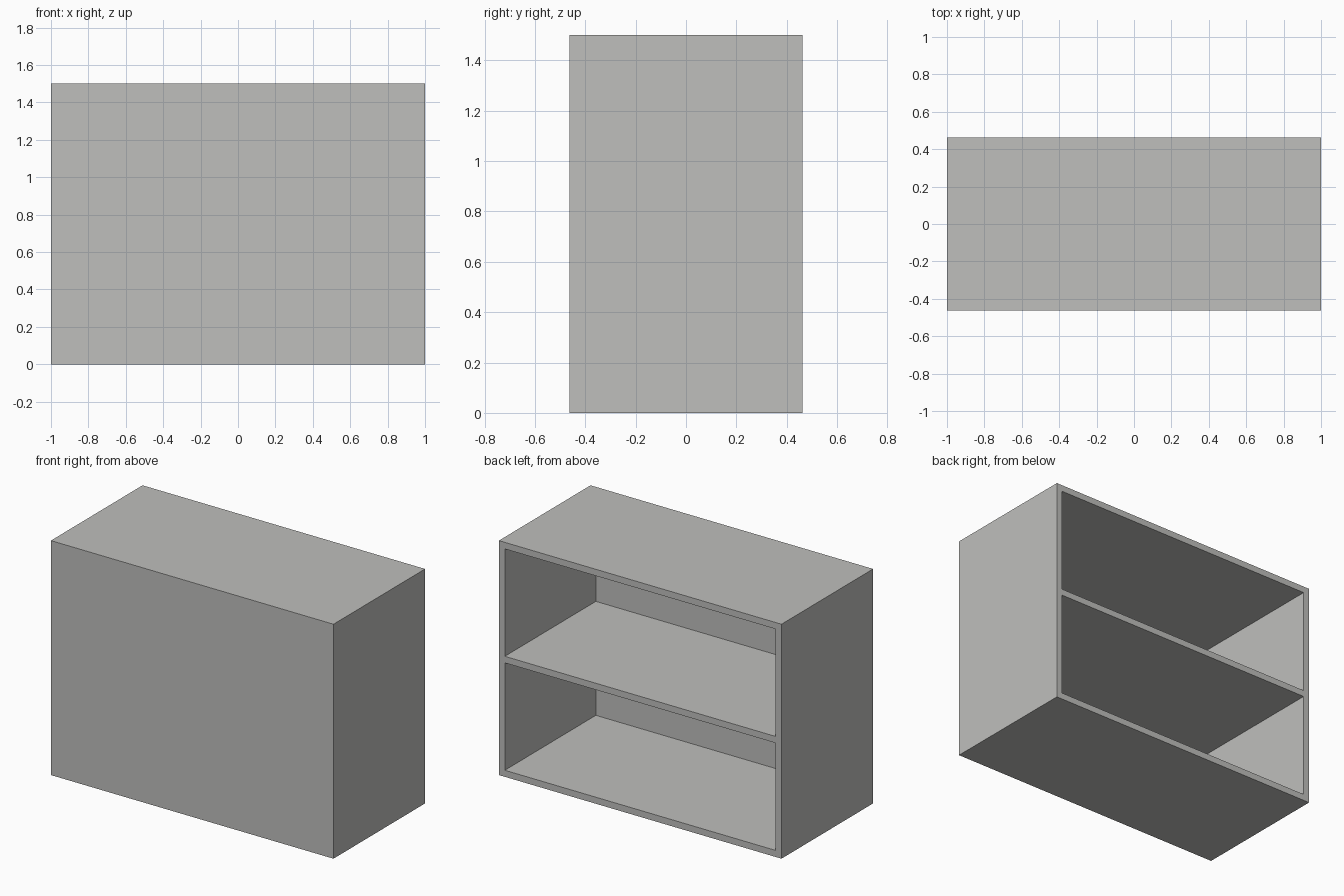
import bpy

if "Cube" in bpy.data.objects:
    bpy.data.objects.remove(bpy.data.objects["Cube"])

WIDTH, DEPTH, HEIGHT = 2.0, 0.926, 1.5
BOARD = 0.042    # side, top, bottom and shelf thickness
PANEL = 0.006    # thin closed front panel

grey = bpy.data.materials.new("warm_grey")
grey.diffuse_color = (0.52, 0.52, 0.505, 1.0)
grey.use_nodes = True
grey.node_tree.nodes["Principled BSDF"].inputs["Base Color"].default_value = grey.diffuse_color


def box(name, low, high):
    """Axis-aligned box between two corners."""
    centre = [(a + b) / 2 for a, b in zip(low, high)]
    bpy.ops.mesh.primitive_cube_add(size=1, location=centre)
    obj = bpy.context.object
    obj.name = name
    obj.scale = [b - a for a, b in zip(low, high)]
    bpy.ops.object.transform_apply(location=False, rotation=False, scale=True)
    obj.data.materials.append(grey)
    return obj


# Cabinet body, with its two compartments cut in from the back
cabinet = box("cabinet", (-WIDTH / 2, -DEPTH / 2, 0), (WIDTH / 2, DEPTH / 2, HEIGHT))
opening = (HEIGHT - 3 * BOARD) / 2

for i in range(2):
    z = BOARD + i * (opening + BOARD)
    cutter = box("compartment_cutter",
                 (-WIDTH / 2 + BOARD, -DEPTH / 2 + PANEL, z),
                 (WIDTH / 2 - BOARD, DEPTH / 2 + 0.1, z + opening))
    cutter.hide_render = True
    cut = cabinet.modifiers.new("compartment", 'BOOLEAN')
    cut.operation = 'DIFFERENCE'
    cut.solver = 'EXACT'
    cut.object = cutter
    bpy.context.view_layer.objects.active = cabinet
    bpy.ops.object.modifier_apply(modifier=cut.name)
    bpy.data.objects.remove(cutter)
